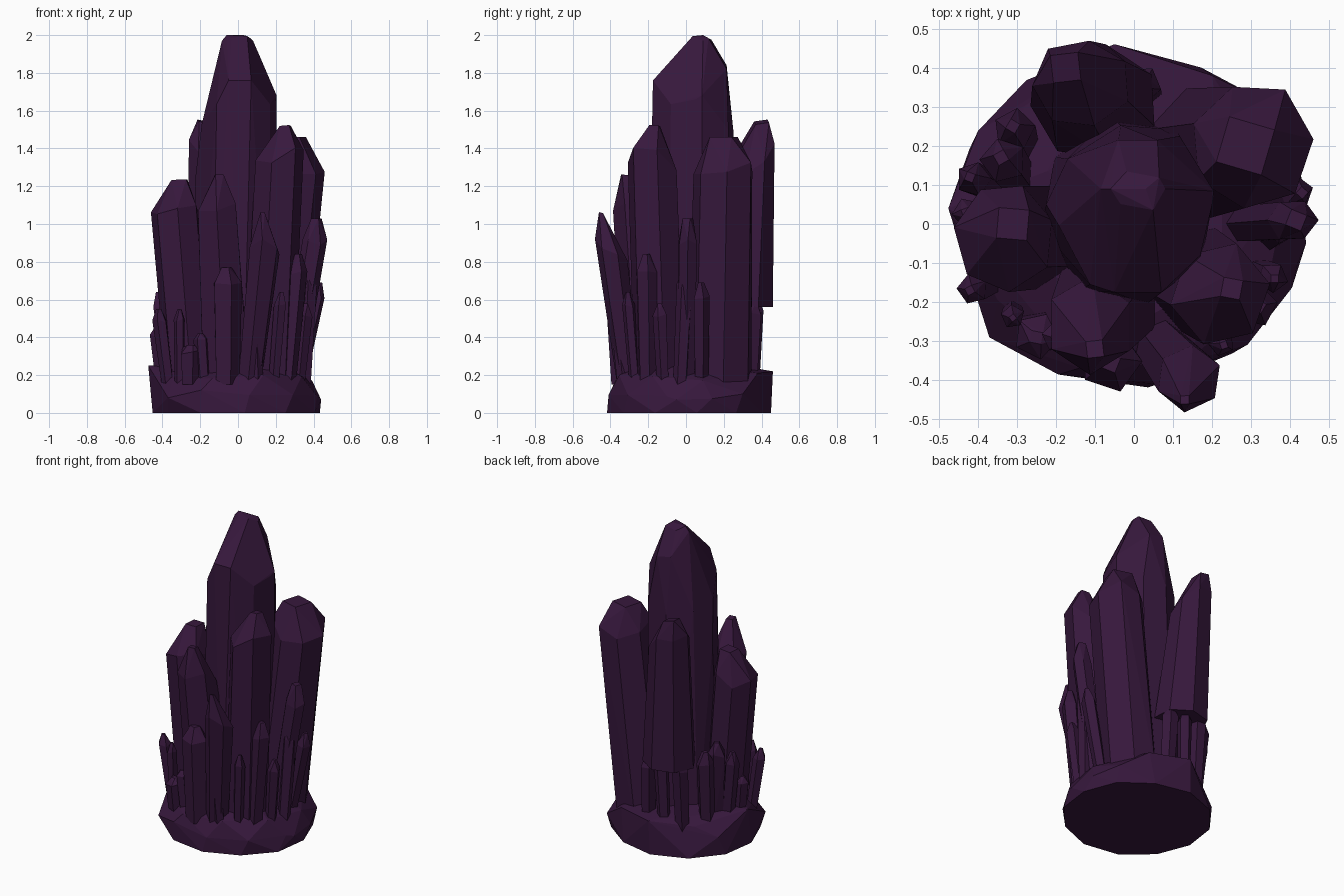
import bpy, bmesh, math, random
from mathutils import Vector

random.seed(4)
mat = bpy.data.materials.new("dark_purple")
mat.diffuse_color = (0.038, 0.009, 0.046, 1)


def hull(name, pts):
    """Faceted convex solid wrapped around a cloud of points."""
    bm = bmesh.new()
    for p in pts:
        bm.verts.new(p)
    res = bmesh.ops.convex_hull(bm, input=bm.verts)
    junk = {v for v in res["geom_interior"] + res["geom_unused"] if isinstance(v, bmesh.types.BMVert)}
    bmesh.ops.delete(bm, geom=list(junk), context='VERTS')
    bmesh.ops.dissolve_limit(bm, angle_limit=math.radians(4), verts=bm.verts, edges=bm.edges)
    bmesh.ops.recalc_face_normals(bm, faces=bm.faces)
    me = bpy.data.meshes.new(name)
    bm.to_mesh(me)
    bm.free()
    me.materials.append(mat)
    ob = bpy.data.objects.new(name, me)
    bpy.context.collection.objects.link(ob)
    return ob


def ring(c, rx, ry, n, rot=0, jz=0, jr=0, tilt=(0, 0)):
    out = []
    for i in range(n):
        a = rot + math.tau * i / n
        k = 1 + random.uniform(-jr, jr)
        dx, dy = rx * k * math.cos(a), ry * k * math.sin(a)
        dz = tilt[0] * dx + tilt[1] * dy + random.uniform(-jz, jz)
        out.append(Vector((c[0] + dx, c[1] + dy, c[2] + dz)))
    return out


def crystal(name, base, r0, shoulder, rx, ry, tip, rt, n=6, rot=0.0, tilt=(0, 0), extra=()):
    """Tapering prism from base to shoulder, closed by a blunt facetted tip."""
    pts = ring(base, r0, r0 * ry / rx, n, rot)
    pts += ring(shoulder, rx, ry, n, rot, jz=rx * 0.3, jr=0.04, tilt=tilt)
    pts += ring(tip, rt, rt, 4, rot + 0.4, tilt=(tilt[0] * 0.4, tilt[1] * 0.4))
    hull(name, pts + [Vector(p) for p in extra])


# Rocky base with nearly upright sides
rock = ring((-0.01, 0.015, 0), 0.45, 0.43, 12, 0.1, jr=0.02)
rock += ring((-0.01, 0.01, 0.1), 0.45, 0.425, 11, 0.3, jz=0.03, jr=0.02)
rock += ring((-0.01, 0.01, 0.19), 0.4, 0.395, 9, 0.2, jz=0.02, jr=0.04)
rock += ring((0, 0, 0.26), 0.26, 0.26, 6, 0.5, jz=0.01)
rock += [Vector(p) for p in ((-0.475, 0.04, 0.25), (-0.05, 0.46, 0.22), (0.2, 0.38, 0.21),
                             (-0.37, -0.29, 0.08), (0.44, -0.05, 0.07), (0.36, 0.3, 0.1))]
for p in rock:
    p.z = max(p.z, 0)
hull("rock_base", rock)

# Main central crystal
crystal("main_crystal", (-0.015, 0.035, 0.12), 0.225, (0.005, 0.04, 1.6), 0.205, 0.225,
        (0.015, 0.085, 1.985), 0.06, 8, 0.2, (0.2, -0.35),
        [(-0.04, 0.215, 1.84), (0.06, 0.215, 1.82), (-0.05, -0.175, 1.76), (0.07, -0.175, 1.76),
         (-0.085, 0.09, 1.97), (0.08, 0.09, 1.97), (-0.06, 0.09, 2.0), (0.03, 0.09, 2.0),
         (0.2, 0.05, 1.66), (-0.225, 0.05, 1.25)])

# Large crystals around it
crystal("left_crystal", (-0.255, -0.03, 0.15), 0.125, (-0.33, -0.03, 1.07), 0.128, 0.14,
        (-0.31, 0.0, 1.235), 0.055, 7, 0.3, (0.1, 0.0))
crystal("right_crystal", (0.18, 0.18, 0.15), 0.165, (0.3, 0.2, 1.31), 0.155, 0.165,
        (0.285, 0.2, 1.46), 0.085, 7, 0.1, (0.0, 0.0))
crystal("back_crystal", (-0.1, 0.31, 0.56), 0.165, (-0.135, 0.36, 1.38), 0.125, 0.115,
        (-0.175, 0.4, 1.54), 0.05, 7, 0.5, (-0.6, 0.3))
crystal("front_right_crystal", (0.16, -0.14, 0.15), 0.135, (0.22, -0.18, 1.34), 0.13, 0.135,
        (0.25, -0.165, 1.52), 0.035, 6, 0.2, (0.2, -0.2))
crystal("front_crystal", (-0.06, -0.18, 0.15), 0.14, (-0.11, -0.26, 1.06), 0.115, 0.125,
        (-0.1, -0.32, 1.26), 0.03, 6, 0.5, (0, -0.3))

# Medium crystals leaning outwards
crystal("front_leaning_crystal", (0.06, -0.3, 0.15), 0.065, (0.14, -0.395, 0.85), 0.085, 0.085,
        (0.13, -0.45, 1.06), 0.015, 6, 0.4, (0, -0.7))
crystal("right_leaning_crystal", (0.28, 0.0, 0.15), 0.06, (0.405, 0.01, 0.9), 0.065, 0.055,
        (0.415, 0.01, 1.03), 0.03, 6, 0.0)

# Small crystals at the foot: base x, y, tip x, y, z, radius
small = [
    (-0.06, -0.33, -0.06, -0.355, 0.77, 0.08), (0.19, -0.27, 0.23, -0.31, 0.64, 0.035),
    (0.26, -0.2, 0.32, -0.21, 0.84, 0.055), (0.35, -0.03, 0.38, 0.0, 0.77, 0.045),
    (0.32, 0.08, 0.43, 0.08, 0.69, 0.045), (0.32, -0.12, 0.36, -0.14, 0.58, 0.04),
    (-0.31, -0.22, -0.31, -0.24, 0.55, 0.03), (-0.25, -0.27, -0.25, -0.29, 0.36, 0.06),
    (-0.37, -0.15, -0.42, -0.17, 0.55, 0.04), (-0.36, 0.09, -0.42, 0.12, 0.64, 0.045),
    (-0.4, 0.02, -0.43, 0.03, 0.45, 0.04), (-0.29, 0.2, -0.31, 0.25, 0.66, 0.055),
    (-0.2, 0.32, -0.2, 0.35, 0.62, 0.05), (-0.09, 0.35, -0.08, 0.37, 0.6, 0.045),
    (0.03, 0.34, 0.02, 0.36, 0.59, 0.05), (-0.18, -0.28, -0.2, -0.29, 0.42, 0.04),
    (0.1, -0.33, 0.09, -0.36, 0.48, 0.04), (-0.3, 0.12, -0.34, 0.17, 0.7, 0.06),
]
for i, (bx, by, tx, ty, tz, r) in enumerate(small):
    b, t = Vector((bx, by, 0.15)), Vector((tx, ty, tz))
    crystal(f"small_crystal_{i + 1}", b, r * 0.85, b.lerp(t, 0.85), r, r, t, r * 0.35, 5, i * 0.7)
